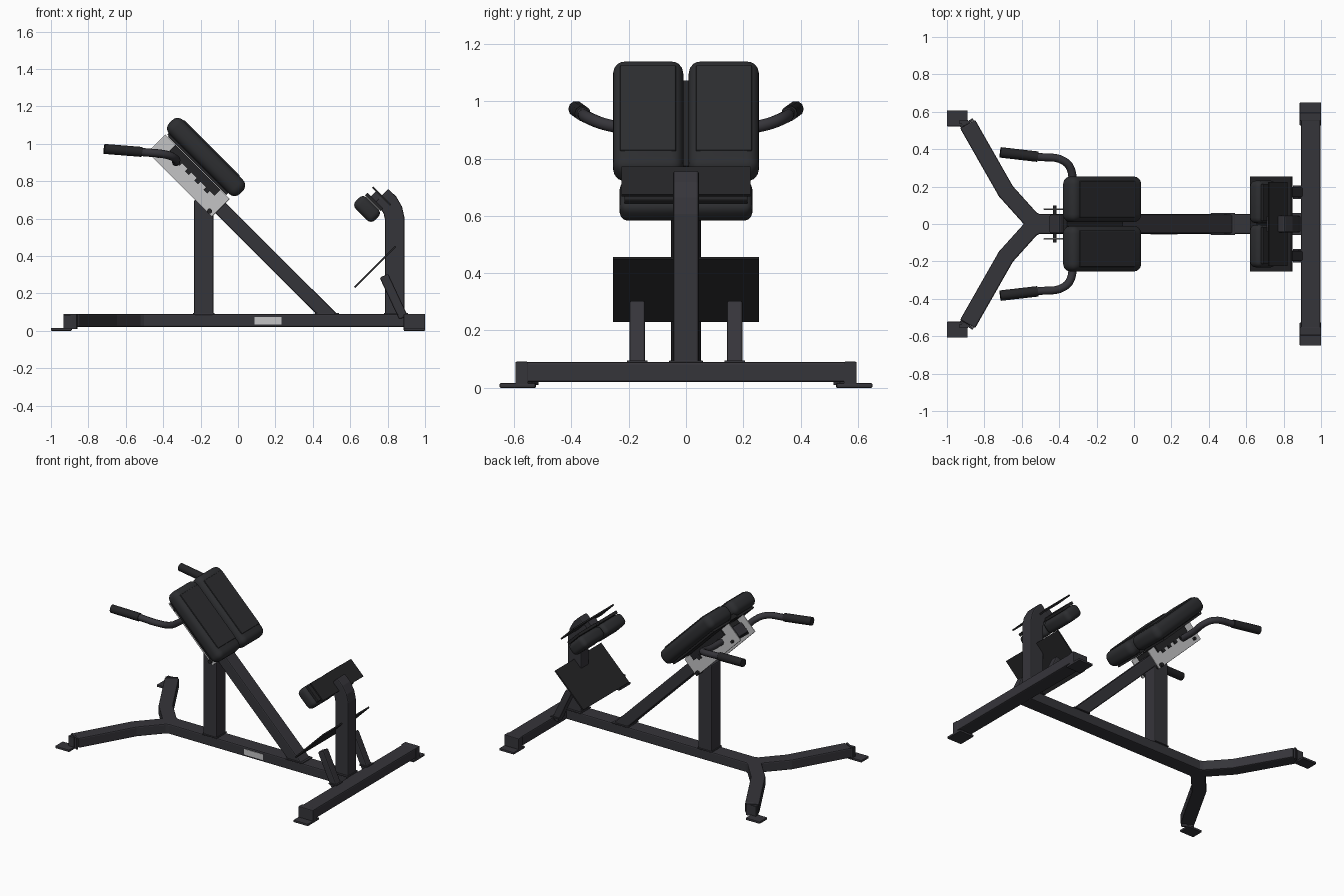
import bpy
from math import radians
from mathutils import Vector

cube = bpy.data.objects.get("Cube")
if cube:
    bpy.data.objects.remove(cube)


def material(name, rgb, rough=0.6):
    m = bpy.data.materials.new(name)
    m.use_nodes = True
    m.diffuse_color = (*rgb, 1)
    node = m.node_tree.nodes["Principled BSDF"]
    node.inputs["Base Color"].default_value = (*rgb, 1)
    node.inputs["Roughness"].default_value = rough
    return m


FRAME = material("frame charcoal", (0.036, 0.035, 0.042))
PAD = material("pad black", (0.026, 0.027, 0.030))
DARK = material("rubber black", (0.018, 0.018, 0.020))
STEEL = material("bare steel", (0.55, 0.55, 0.56))
X, Y, Z = Vector((1, 0, 0)), Vector((0, 1, 0)), Vector((0, 0, 1))


def make(name, verts, faces, mat, bevel=0.0, segments=2):
    mesh = bpy.data.meshes.new(name)
    mesh.from_pydata(verts, [], faces)
    mesh.materials.append(mat)
    ob = bpy.data.objects.new(name, mesh)
    bpy.context.collection.objects.link(ob)
    if bevel:
        mod = ob.modifiers.new("rounding", "BEVEL")
        mod.width, mod.segments = bevel, segments
        mod.limit_method = "ANGLE"
    return ob


def sweep(name, path, fixed, depth, width, mat=FRAME, bevel=0.008):
    """Rectangular tube along a flat path, mitred at the bends."""
    pts = [Vector(p) for p in path]
    dirs = [(b - a).normalized() for a, b in zip(pts, pts[1:])]
    verts, faces = [], []
    for i, p in enumerate(pts):
        a, b = dirs[max(i - 1, 0)], dirs[min(i, len(dirs) - 1)]
        na, nb = fixed.cross(a), fixed.cross(b)
        n = (na + nb).normalized()
        n *= width / 2 / n.dot(na)
        f = fixed * depth / 2
        verts += [p + f + n, p + f - n, p - f - n, p - f + n]
    for i in range(len(pts) - 1):
        for k in range(4):
            j = (k + 1) % 4
            faces.append((4 * i + k, 4 * i + j, 4 * i + 4 + j, 4 * i + 4 + k))
    e = 4 * len(pts) - 4
    faces += [(3, 2, 1, 0), (e, e + 1, e + 2, e + 3)]
    return make(name, verts, faces, mat, bevel)


def box(name, centre, size, mat=FRAME, tilt=0, turn=0, bevel=0.0, segments=2, smooth=False):
    sx, sy, sz = (s / 2 for s in size)
    verts = [(x, y, z) for x in (-sx, sx) for y in (-sy, sy) for z in (-sz, sz)]
    faces = [(0, 1, 3, 2), (4, 6, 7, 5), (0, 4, 5, 1), (2, 3, 7, 6), (0, 2, 6, 4), (1, 5, 7, 3)]
    ob = make(name, verts, faces, mat, bevel, segments)
    ob.location = centre
    ob.rotation_euler = (0, radians(tilt), radians(turn))
    if smooth:
        for p in ob.data.polygons:
            p.use_smooth = True
    return ob


def rod(name, path, radius, mat, smooth_path=False):
    cu = bpy.data.curves.new(name, "CURVE")
    cu.dimensions = "3D"
    cu.bevel_depth, cu.bevel_resolution, cu.resolution_u = radius, 3, 6
    cu.use_fill_caps = True
    sp = cu.splines.new("BEZIER")
    sp.bezier_points.add(len(path) - 1)
    for bp, p in zip(sp.bezier_points, path):
        bp.co = p
        bp.handle_left_type = bp.handle_right_type = "AUTO" if smooth_path else "VECTOR"
    cu.materials.append(mat)
    ob = bpy.data.objects.new(name, cu)
    bpy.context.collection.objects.link(ob)
    bpy.ops.object.select_all(action="DESELECT")
    ob.select_set(True)
    bpy.context.view_layer.objects.active = ob
    bpy.ops.object.convert(target="MESH")
    bpy.ops.object.shade_smooth_by_angle(angle=radians(40))


def incline(u, n, y=0):
    """Point on the sloping seat frame: u runs up the slope, n out of it."""
    s = 0.5 ** 0.5
    return Vector((s * (n - u), y, s * (n + u)))


# Base
sweep("main_beam", [(-0.53, 0, 0.055), (0.9, 0, 0.055)], Z, 0.07, 0.105)
sweep("rear_crossbar", [(0.945, -0.59, 0.055), (0.945, 0.59, 0.055)], Z, 0.07, 0.105)
box("beam_plate", (0.16, -0.053, 0.055), (0.145, 0.006, 0.04), STEEL)

# Uprights and sloping tube
sweep("front_upright", [(-0.183, 0, 0.08), (-0.183, 0, 0.70)], Y, 0.105, 0.105)
sweep("sloping_tube", [(0.51, 0, 0.055), incline(1.0, 0.397)], Y, 0.10, 0.078)
sweep("rear_upright", [(0.838, 0, 0.08), (0.838, 0, 0.60), (0.828, 0, 0.645),
                       (0.805, 0, 0.685), (0.767, 0, 0.722)], Y, 0.09, 0.104)
for name, x, length in (("upright_flange", -0.183, 0.115), ("slope_flange", 0.475, 0.13),
                        ("rear_flange", 0.838, 0.115)):
    box(name, (x, 0, 0.092), (length, 0.118, 0.008), FRAME, bevel=0.003)

# Seat carriage between the side plates
box("carriage_rail", incline(0.77, 0.452), (0.40, 0.12, 0.03), DARK, 45)
box("pad_bridge", incline(0.80, 0.49), (0.42, 0.07, 0.03), DARK, 45)
rod("plate_bolt_low", [incline(0.56, 0.345, -0.10), incline(0.56, 0.345, 0.10)], 0.014, DARK)
rod("plate_bolt_high", [incline(0.96, 0.36, -0.10), incline(0.96, 0.36, 0.10)], 0.010, DARK)

for s, side in ((1, "left"), (-1, "right")):
    # Splayed legs and feet
    sweep(side + "_splayed_leg", [(-0.50, 0, 0.055), (-0.55, s * 0.025, 0.055),
                                  (-0.685, s * 0.175, 0.055), (-0.89, s * 0.535, 0.055)], Z, 0.07, 0.092)
    box(side + "_leg_end_cap", (-0.895, s * 0.54, 0.05), (0.012, 0.08, 0.08), FRAME, turn=-60 * s)
    box(side + "_leg_foot", (-0.945, s * 0.565, 0.008), (0.11, 0.085, 0.016), FRAME, bevel=0.004)
    box(side + "_leg_foot_web", (-0.91, s * 0.545, 0.045), (0.045, 0.02, 0.08), FRAME)
    box(side + "_crossbar_cap", (0.943, s * 0.573, 0.05), (0.114, 0.045, 0.082), FRAME, bevel=0.005)
    box(side + "_crossbar_foot", (0.943, s * 0.588, 0.008), (0.114, 0.125, 0.016), FRAME, bevel=0.004)

    # Steel side plate with its dark slide and pegs
    box(side + "_side_plate", incline(0.774, 0.40, s * 0.08), (0.487, 0.008, 0.135), STEEL, 45, bevel=0.003)
    box(side + "_slide", incline(0.77, 0.445, s * 0.088), (0.34, 0.012, 0.045), DARK, 45)
    for k in range(4):
        box(side + "_slide_notch", incline(0.65 + k * 0.07, 0.418, s * 0.088), (0.028, 0.014, 0.03), DARK, 45)

    # Thigh pad: board and cushion with a raised panel
    box(side + "_thigh_board", incline(0.778, 0.477, s * 0.13), (0.44, 0.19, 0.014), DARK, 45)
    box(side + "_thigh_pad", incline(0.778, 0.537, s * 0.132), (0.535, 0.245, 0.105), PAD, 45,
        bevel=0.042, segments=5, smooth=True)
    box(side + "_thigh_panel", incline(0.79, 0.588, s * 0.132), (0.42, 0.195, 0.012), PAD, 45,
        bevel=0.005)

    # Handle with grip
    rod(side + "_handle", [incline(0.873, 0.405, s * 0.05), (-0.332, s * 0.20, 0.905), (-0.335, s * 0.285, 0.92),
                           (-0.375, s * 0.337, 0.94), (-0.52, s * 0.36, 0.957)], 0.022, FRAME, True)
    rod(side + "_grip", [(-0.515, s * 0.36, 0.957), (-0.715, s * 0.383, 0.973)], 0.028, DARK)

    # Calf pad
    box(side + "_calf_pad", (0.69, s * 0.118, 0.652), (0.145, 0.228, 0.085), PAD, 45,
        bevel=0.03, segments=4, smooth=True)
    box(side + "_calf_pad_back", (0.728, s * 0.115, 0.69), (0.12, 0.20, 0.02), DARK, 45, bevel=0.004)

    # Footplate brace
    sweep(side + "_footplate_brace", [(0.78, s * 0.17, 0.295), (0.885, s * 0.17, 0.07)], Y, 0.055, 0.05)
    box(side + "_brace_flange", (0.88, s * 0.17, 0.092), (0.06, 0.07, 0.008))

# Calf pad carrier and footplate
box("calf_plate", (0.768, 0, 0.72), (0.137, 0.45, 0.01), DARK, 45)
box("calf_mount", (0.755, 0, 0.70), (0.09, 0.08, 0.04), FRAME, 45)
box("footplate", (0.733, 0, 0.343), (0.31, 0.51, 0.01), DARK, -45)
